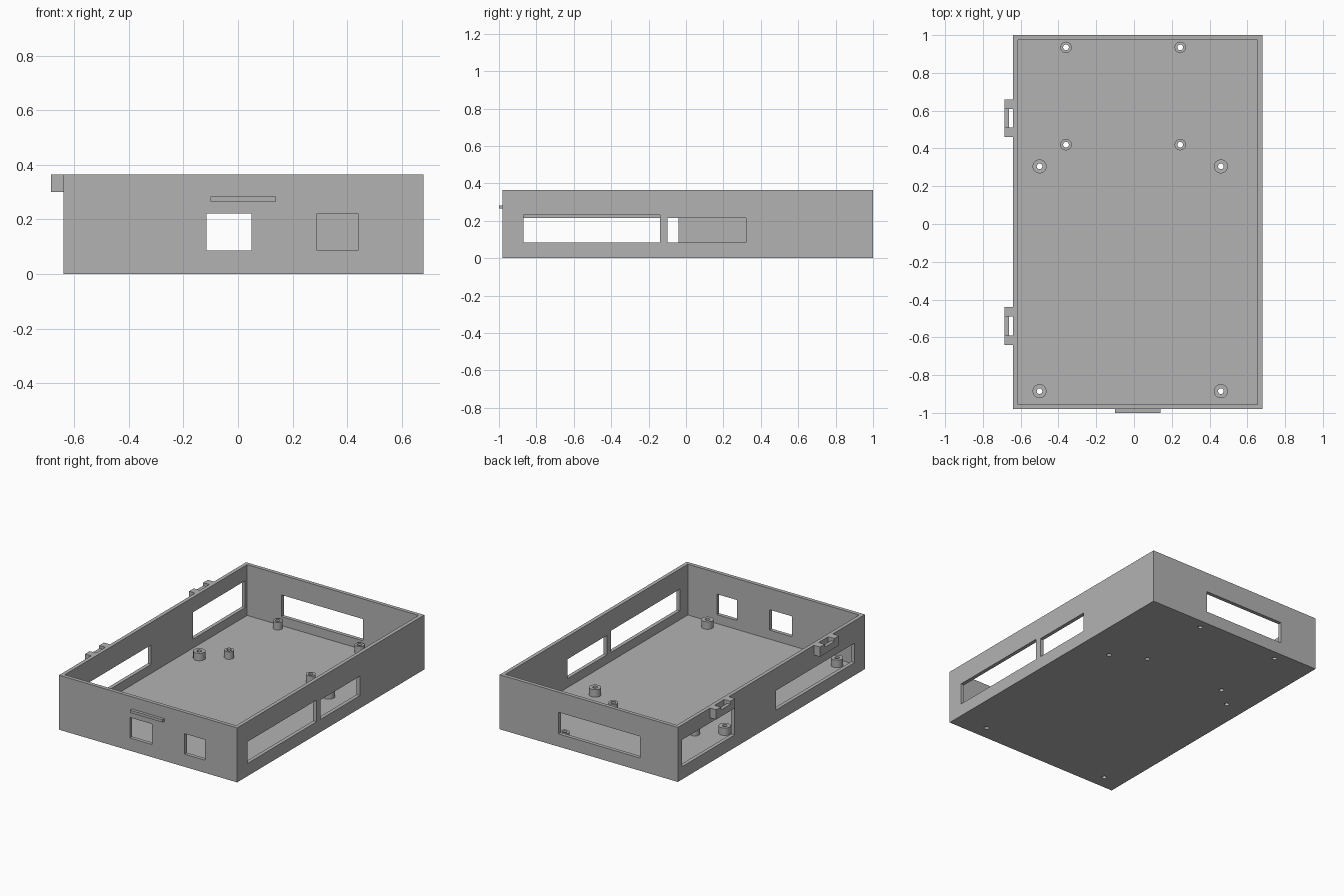
import bpy
import bmesh
import math
from mathutils import Matrix, Vector

cube = bpy.data.objects.get("Cube")
if cube:
    bpy.data.objects.remove(cube, do_unlink=True)

grey = bpy.data.materials.new("plain grey")
grey.use_nodes = True
grey.diffuse_color = (0.45, 0.45, 0.45, 1)
grey.node_tree.nodes["Principled BSDF"].inputs["Base Color"].default_value = grey.diffuse_color

# Case dimensions
X0, X1, Y0, Y1, TOP = -0.64, 0.68, -0.98, 1.0, 0.365
WALL, FLOOR, BOSS_TOP, HOLE = 0.025, 0.025, 0.075, 0.015


def add_box(bm, x0, x1, y0, y1, z0, z1):
    centre = Vector((x0 + x1, y0 + y1, z0 + z1)) / 2
    size = Matrix.Diagonal((x1 - x0, y1 - y0, z1 - z0, 1))
    bmesh.ops.create_cube(bm, size=1, matrix=Matrix.Translation(centre) @ size)


def finish(bm, name):
    bmesh.ops.recalc_face_normals(bm, faces=bm.faces)
    mesh = bpy.data.meshes.new(name)
    bm.to_mesh(mesh)
    bm.free()
    mesh.materials.append(grey)
    obj = bpy.data.objects.new(name, mesh)
    bpy.context.collection.objects.link(obj)
    return obj


def box(name, *bounds):
    bm = bmesh.new()
    add_box(bm, *bounds)
    return finish(bm, name)


def activate(obj):
    bpy.ops.object.select_all(action='DESELECT')
    obj.select_set(True)
    bpy.context.view_layer.objects.active = obj


def cut(obj, cutter):
    mod = obj.modifiers.new("cut", 'BOOLEAN')
    mod.operation = 'DIFFERENCE'
    mod.solver = 'EXACT'
    mod.object = cutter
    activate(obj)
    bpy.ops.object.modifier_apply(modifier=mod.name)
    bpy.data.objects.remove(cutter, do_unlink=True)


# Open tray
tray = box("case_tray", X0, X1, Y0, Y1, 0, TOP)
cut(tray, box("cavity_cutter", X0 + WALL, X1 - WALL, Y0 + WALL, Y1 - WALL, FLOOR, 1))

# Mounting positions: x, y, outer radius
bosses = [(x, y, 0.03) for x in (-0.36, 0.245) for y in (0.42, 0.935)]
bosses += [(x, y, 0.037) for x in (-0.5, 0.46) for y in (-0.885, 0.305)]

# Wall openings and screw holes
bm = bmesh.new()
SILL, E = 0.085, 0.01
for a, b, top in ((-0.87, -0.14, 0.23), (-0.1, 0.32, 0.215)):
    add_box(bm, X1 - WALL - E, X1 + E, a, b, SILL, top)
for a, b, top in ((-0.87, -0.04, 0.215), (0.4, 0.955, 0.265)):
    add_box(bm, X0 - E, X0 + WALL + E, a, b, SILL, top)
for a, b in ((-0.115, 0.05), (0.29, 0.44)):
    add_box(bm, a, b, Y0 - E, Y0 + WALL + E, SILL, 0.222)
add_box(bm, -0.36, 0.245, Y1 - WALL - E, Y1 + E, SILL, 0.23)
for x, y, r in bosses:
    bmesh.ops.create_cone(bm, cap_ends=True, segments=32, radius1=HOLE, radius2=HOLE,
                          depth=0.1, matrix=Matrix.Translation((x, y, 0)))
cut(tray, finish(bm, "opening_cutter"))

# Hollow standoffs
for i, (x, y, r) in enumerate(bosses):
    bm = bmesh.new()
    profile = ((HOLE, FLOOR), (r, FLOOR), (r, BOSS_TOP), (HOLE, BOSS_TOP))
    verts = [bm.verts.new((u, 0, z)) for u, z in profile]
    edges = [bm.edges.new((verts[k], verts[(k + 1) % 4])) for k in range(4)]
    bmesh.ops.spin(bm, geom=verts + edges, cent=(0, 0, 0), axis=(0, 0, 1),
                   angle=math.tau, steps=32, use_duplicate=False)
    bmesh.ops.remove_doubles(bm, verts=bm.verts, dist=0.0001)
    bmesh.ops.translate(bm, verts=bm.verts, vec=(x, y, 0))
    boss = finish(bm, f"standoff_{i + 1}")
    activate(boss)
    bpy.ops.object.shade_smooth_by_angle(angle=math.radians(30))

# Strap loops on the side wall: two lugs joined by a lower bar
for name, y in (("front_loop", -0.54), ("rear_loop", 0.56)):
    bm = bmesh.new()
    for s in (-1, 1):
        add_box(bm, X0 - 0.045, X0, y + s * 0.075 - 0.025, y + s * 0.075 + 0.025, 0.3, TOP)
    add_box(bm, X0 - 0.045, X0 - 0.022, y - 0.05, y + 0.05, 0.3, 0.345)
    finish(bm, name)

# Raised rib on the front
box("front_rib", -0.1, 0.14, -1, Y0, 0.265, 0.283)
